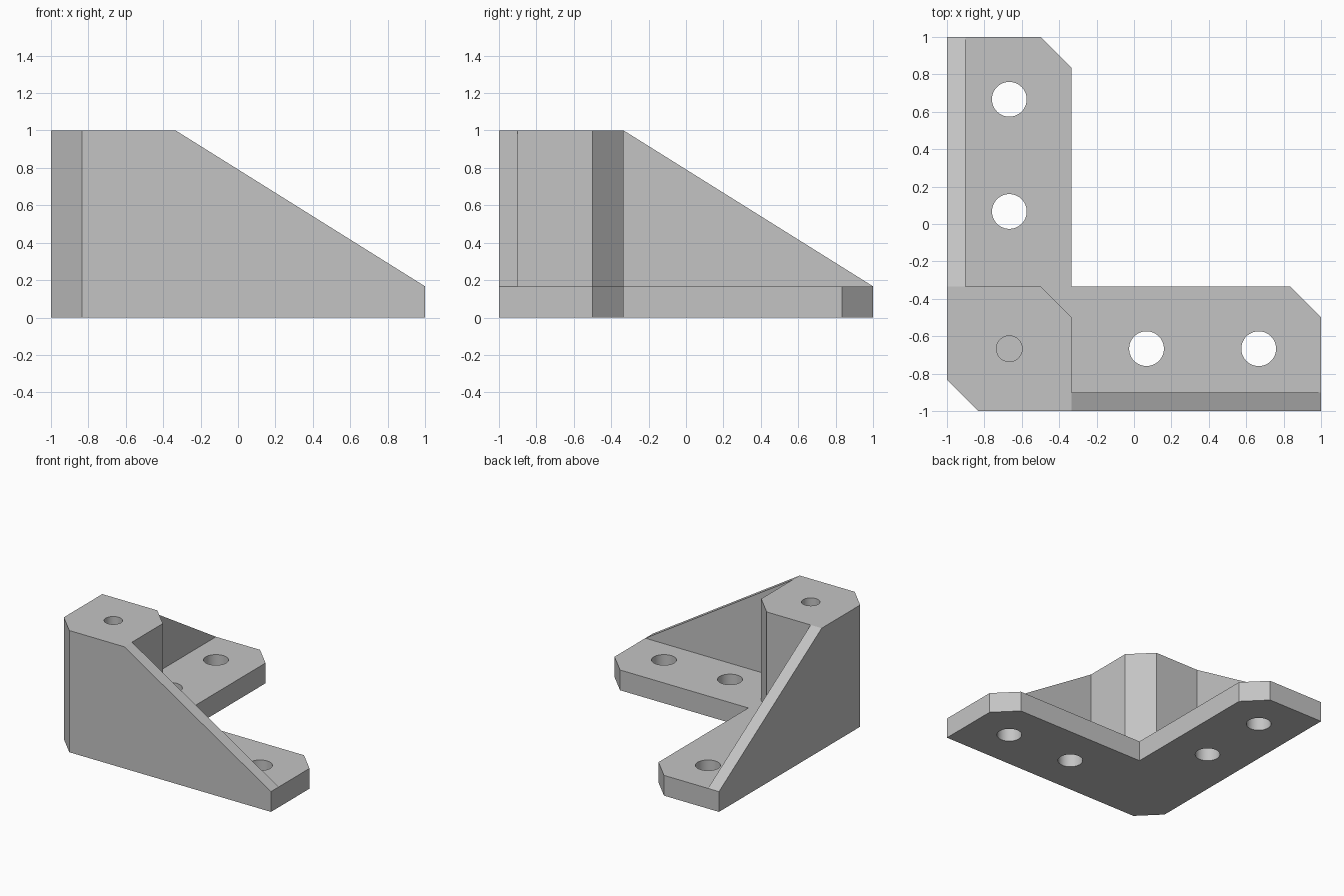
import bpy, bmesh, math
from mathutils import Vector

if "Cube" in bpy.data.objects:
    bpy.data.objects.remove(bpy.data.objects["Cube"])

T = 1 / 3            # arm half-width module
PLATE = T / 2        # base plate thickness
RIB = 0.1            # rib thickness

grey = bpy.data.materials.new("plain grey")
grey.diffuse_color = (0.55, 0.55, 0.55, 1)
grey.use_nodes = True
grey.node_tree.nodes["Principled BSDF"].inputs["Base Color"].default_value = grey.diffuse_color


def prism(name, points, direction):
    """Extrude a planar outline of 3D points along a direction."""
    bm = bmesh.new()
    face = bm.faces.new([bm.verts.new(p) for p in points])
    ext = bmesh.ops.extrude_face_region(bm, geom=[face])
    verts = [g for g in ext["geom"] if isinstance(g, bmesh.types.BMVert)]
    bmesh.ops.translate(bm, verts=verts, vec=Vector(direction))
    bmesh.ops.recalc_face_normals(bm, faces=bm.faces)
    mesh = bpy.data.meshes.new(name)
    bm.to_mesh(mesh)
    bm.free()
    mesh.materials.append(grey)
    obj = bpy.data.objects.new(name, mesh)
    bpy.context.collection.objects.link(obj)
    return obj


def cylinder(name, x, y, r, z0, z1):
    ring = [(x + r * math.cos(a), y + r * math.sin(a), z0)
            for a in (math.tau * i / 48 for i in range(48))]
    return prism(name, ring, (0, 0, z1 - z0))


def combine(target, tool, operation):
    """Apply one exact boolean and discard the tool."""
    mod = target.modifiers.new("cut", "BOOLEAN")
    mod.operation, mod.solver, mod.object = operation, "EXACT", tool
    bpy.context.view_layer.objects.active = target
    bpy.ops.object.modifier_apply(modifier=mod.name)
    bpy.data.objects.remove(tool)


# L-shaped base plate with chamfered corners
half = [(-0.5 - T, -1), (1, -1), (1, -0.5), (0.5 + T, -T), (-T, -T)]
outline = half + [(y, x) for x, y in reversed(half[:-1])]
bracket = prism("corner_bracket", [(x, y, 0) for x, y in outline], (0, 0, PLATE))

# Corner post
half = [(-0.5 - T, -1), (-T, -1), (-T, -0.5)]
outline = half + [(y, x) for x, y in reversed(half)]
post = prism("post", [(x, y, 0) for x, y in outline], (0, 0, 1))
combine(bracket, post, "UNION")

# Sloping ribs along the two outer edges
slope = [(-T, PLATE), (1, PLATE), (-T, 1)]
front_rib = prism("front_rib", [(u, -1, z) for u, z in slope], (0, RIB, 0))
combine(bracket, front_rib, "UNION")
side_rib = prism("side_rib", [(-1, u, z) for u, z in slope], (RIB, 0, 0))
combine(bracket, side_rib, "UNION")

# Two through holes in each arm
for u in (0.067, 2 * T):
    for x, y in ((u, -2 * T), (-2 * T, u)):
        combine(bracket, cylinder("hole", x, y, 0.093, -0.1, PLATE + 0.1), "DIFFERENCE")

# Blind hole in the post
combine(bracket, cylinder("blind_hole", -2 * T, -2 * T, 0.069, 0.5, 1.1), "DIFFERENCE")

# Smooth hole walls, sharp edges elsewhere
bpy.ops.object.select_all(action="DESELECT")
bracket.select_set(True)
bpy.context.view_layer.objects.active = bracket
bpy.ops.object.shade_smooth_by_angle(angle=math.radians(30))
